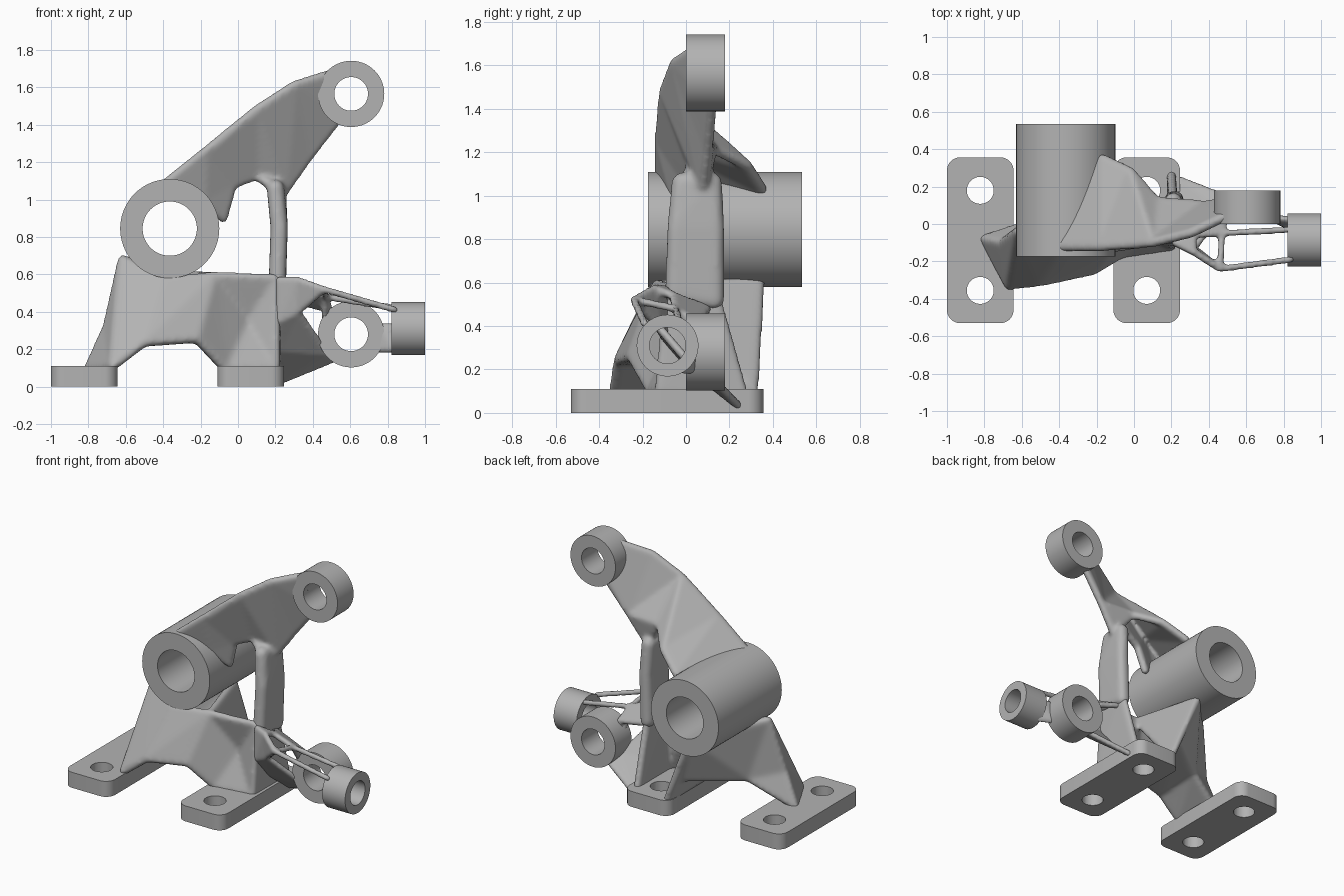
import bpy, bmesh, math
from mathutils import Vector, Matrix

cube = bpy.data.objects.get("Cube")
if cube:
    bpy.data.objects.remove(cube)

grey = bpy.data.materials.new("cast_grey")
grey.use_nodes = True
grey.diffuse_color = (0.45, 0.45, 0.45, 1)
grey.node_tree.nodes["Principled BSDF"].inputs["Base Color"].default_value = grey.diffuse_color


def add_object(name, bm):
    mesh = bpy.data.meshes.new(name)
    bm.to_mesh(mesh)
    bm.free()
    mesh.materials.append(grey)
    obj = bpy.data.objects.new(name, mesh)
    bpy.context.collection.objects.link(obj)
    return obj


def smooth(obj):
    bpy.ops.object.select_all(action="DESELECT")
    obj.select_set(True)
    bpy.context.view_layer.objects.active = obj
    bpy.ops.object.shade_smooth_by_angle(angle=math.radians(35))


def frame(axis, centre):
    turn = Vector((0, 0, 1)).rotation_difference(Vector(axis)).to_matrix().to_4x4()
    return Matrix.Translation(centre) @ turn


def add_cylinder(bm, axis, centre, radius, length):
    bmesh.ops.create_cone(bm, cap_ends=True, segments=64, radius1=radius, radius2=radius,
                          depth=length, matrix=frame(axis, centre))


def ring(name, axis, centre, outer, inner, length):
    """Hollow cylinder: a rectangular profile swept round its axis."""
    bm = bmesh.new()
    n, h = 72, length / 2
    profile = [(outer, -h), (outer, h), (inner, h), (inner, -h)]
    loops = [[bm.verts.new((r * math.cos(k * math.tau / n), r * math.sin(k * math.tau / n), z))
              for k in range(n)] for r, z in profile]
    for i, loop in enumerate(loops):
        nxt = loops[(i + 1) % len(loops)]
        for k in range(n):
            j = (k + 1) % n
            bm.faces.new((loop[k], loop[j], nxt[j], nxt[k]))
    bm.transform(frame(axis, centre))
    smooth(add_object(name, bm))


X, Y, Z = (1, 0, 0), (0, 1, 0), (0, 0, 1)

# Bearing rings
rings = {
    "main_tube": (Y, (-0.365, 0.18, 0.845), 0.265, 0.145, 0.71),
    "top_ring": (Y, (0.605, 0.09, 1.565), 0.177, 0.09, 0.18),
    "lower_ring": (Y, (0.605, 0.09, 0.28), 0.177, 0.09, 0.18),
    "side_ring": (X, (0.91, -0.085, 0.31), 0.142, 0.083, 0.18),
}
cut = bmesh.new()
for name, (axis, centre, outer, inner, length) in rings.items():
    ring(name, axis, centre, outer, inner, length)
    add_cylinder(cut, axis, centre, inner, length + 0.16)

# Bolt holes
foot_x = {"right_foot": -0.822, "left_foot": 0.068}
for x in foot_x.values():
    for y in (0.18, -0.355):
        add_cylinder(cut, Z, (x, y, 0.06), 0.072, 0.26)
cutter = add_object("bore_cutter", cut)
cutter.hide_render = True
cutter.display_type = "WIRE"


def cut_bores(obj):
    mod = obj.modifiers.new("bores", "BOOLEAN")
    mod.operation = "DIFFERENCE"
    mod.solver = "EXACT"
    mod.object = cutter


# Foot plates with rounded corners
for name, x in foot_x.items():
    bm = bmesh.new()
    place = Matrix.Translation((x, -0.087, 0.055)) @ Matrix.Diagonal((0.356, 0.886, 0.11, 1))
    bmesh.ops.create_cube(bm, size=1, matrix=place)
    upright = [e for e in bm.edges if abs(e.verts[0].co.z - e.verts[1].co.z) > 0.05]
    bmesh.ops.bevel(bm, geom=upright, offset=0.07, segments=8, profile=0.5, affect="EDGES")
    foot = add_object(name, bm)
    smooth(foot)
    cut_bores(foot)

# Unit ball whose points round off every sheet
ball_bm = bmesh.new()
bmesh.ops.create_icosphere(ball_bm, subdivisions=2, radius=1)
ball = [v.co.copy() for v in ball_bm.verts]
ball_bm.free()


def add_sheet(target, points, radius):
    """Convex skin stretched over small balls at the points."""
    bm = bmesh.new()
    for p in points:
        for b in ball:
            bm.verts.new(Vector(p) + b * radius)
    bmesh.ops.convex_hull(bm, input=bm.verts[:])
    bmesh.ops.delete(bm, geom=[v for v in bm.verts if not v.link_faces], context="VERTS")
    bmesh.ops.recalc_face_normals(bm, faces=bm.faces[:])
    temp = bpy.data.meshes.new("sheet")
    bm.to_mesh(temp)
    bm.free()
    target.from_mesh(temp)
    bpy.data.meshes.remove(temp)


def web(name, nodes, sheets, iterations):
    """Thin organic casting: skins merged and relaxed into one surface."""
    bm = bmesh.new()
    for radius, groups in sheets:
        for group in groups.split(","):
            add_sheet(bm, [nodes[key] for key in group.split()], radius)
    obj = add_object(name, bm)
    mod = obj.modifiers.new("merge", "REMESH")
    mod.mode = "VOXEL"
    mod.voxel_size = 0.013
    mod.use_smooth_shade = True
    mod = obj.modifiers.new("relax", "SMOOTH")
    mod.factor = 0.5
    mod.iterations = iterations
    cut_bores(obj)


# Upper arm: leaning web with a fin back to the tube, and the column
arm = {
    "rim1": (-0.42, -0.12, 1.06), "rim2": (-0.17, -0.12, 1.26), "rim3": (0.1, -0.1, 1.48),
    "rim4": (0.3, -0.05, 1.61), "rim5": (0.49, 0.04, 1.67),
    "low1": (0.54, 0.12, 1.44), "low2": (0.37, 0.1, 1.22), "low3": (0.25, 0.08, 1.05),
    "win1": (0.1, 0.03, 1.13), "win2": (-0.03, 0, 1.08), "win3": (-0.08, 0.02, 0.9),
    "tube": (-0.18, -0.05, 1),
    "fin1": (-0.17, 0.35, 1.03), "fin2": (-0.02, 0.28, 1.14), "fin3": (0.12, 0.12, 1.22),
    "col1": (0.2, -0.02, 1.06), "col2": (0.21, 0.12, 1.06),
    "col3": (0.22, -0.04, 0.85), "col4": (0.22, 0.13, 0.85),
    "col5": (0.21, -0.05, 0.55), "col6": (0.21, 0.13, 0.52),
}
web("upper_arm", arm, [
    (0.027, "rim1 rim2 tube,tube win2 win3,rim2 win2 tube,rim2 rim3 win1 win2"),
    (0.027, "rim3 low3 win1,rim3 rim4 low2 low3,rim4 rim5 low1 low2,col1 win1 low3"),
    (0.027, "rim1 fin1 rim2,rim2 fin1 fin2,rim2 rim3 fin2,rim3 fin2 fin3"),
    (0.027, "rim3 fin3 low2,fin3 low3 low2"),
    (0.048, "col1 col2 col3 col4,col3 col4 col5 col6"),
], 8)

# Lower body: two legs, arch between them, and a pocket open to the back
body = {
    "toe": (-0.8, -0.08, 0.1), "heel": (-0.67, -0.33, 0.11), "hip": (-0.62, -0.04, 0.68),
    "shin": (-0.7, -0.1, 0.32), "arch1": (-0.5, -0.31, 0.24), "arch2": (-0.22, -0.25, 0.26),
    "belly1": (-0.4, -0.15, 0.57), "belly2": (-0.13, -0.13, 0.59),
    "foot1": (-0.07, -0.16, 0.1), "foot2": (0.2, -0.12, 0.1),
    "foot3": (-0.07, 0.31, 0.1), "foot4": (0.2, 0.27, 0.06),
    "back1": (-0.5, 0.02, 0.26), "back2": (-0.15, 0.29, 0.27), "back3": (-0.27, 0.34, 0.6),
    "base1": (0.2, -0.08, 0.58), "base2": (0.21, 0.13, 0.56), "tuck": (0.05, -0.04, 0.35),
}
web("lower_body", body, [
    (0.026, "toe heel shin,heel shin hip,heel hip belly1 arch1,arch1 arch2 belly1 belly2"),
    (0.026, "arch2 foot1 belly2,foot1 belly2 tuck,belly2 base1 tuck,foot1 foot2 tuck"),
    (0.026, "foot2 base1 tuck,foot2 base1 base2 foot4,shin hip back1,toe shin back1"),
    (0.026, "hip back1 back3,back1 back2 back3,back2 foot3 back3,heel arch1 back1 toe"),
    (0.026, "arch1 arch2 back1 back2,arch2 back2 foot1 foot3,foot3 back3 belly2"),
    (0.026, "hip belly1 back3"),
], 12)

# Side brackets: wing, twin struts and links to the two small rings
bracket = {
    "root1": (0.22, -0.1, 0.57), "root2": (0.22, -0.1, 0.35), "root3": (0.22, 0.03, 0.2),
    "root4": (0.24, 0.24, 0.035), "root5": (0.22, 0.1, 0.48),
    "wing1": (0.32, -0.15, 0.57), "wing2": (0.46, -0.24, 0.52), "wing3": (0.84, -0.19, 0.41),
    "inner1": (0.32, -0.06, 0.54), "inner2": (0.47, -0.05, 0.48), "inner3": (0.84, -0.03, 0.42),
    "cheek": (0.32, -0.13, 0.4), "grip1": (0.49, 0.05, 0.41), "grip2": (0.46, 0.06, 0.32),
    "grip3": (0.47, 0.06, 0.18), "grip4": (0.52, 0.13, 0.15),
    "link1": (0.74, 0.03, 0.2), "link2": (0.84, -0.02, 0.2), "link3": (0.76, 0.03, 0.32),
    "link4": (0.84, 0.02, 0.32),
}
web("side_bracket", bracket, [
    (0.019, "root1 root2 cheek wing1,wing1 wing2 cheek,wing2 wing3,wing1 inner1 root1"),
    (0.019, "inner1 inner2,inner2 inner3,inner2 wing2,inner1 inner2 grip1 root5"),
    (0.019, "cheek root2 root3,root3 root4 grip3,root4 grip3 grip4,grip2 grip1 inner2"),
    (0.019, "cheek root3 grip3,link1 link2 link3 link4"),
], 3)
